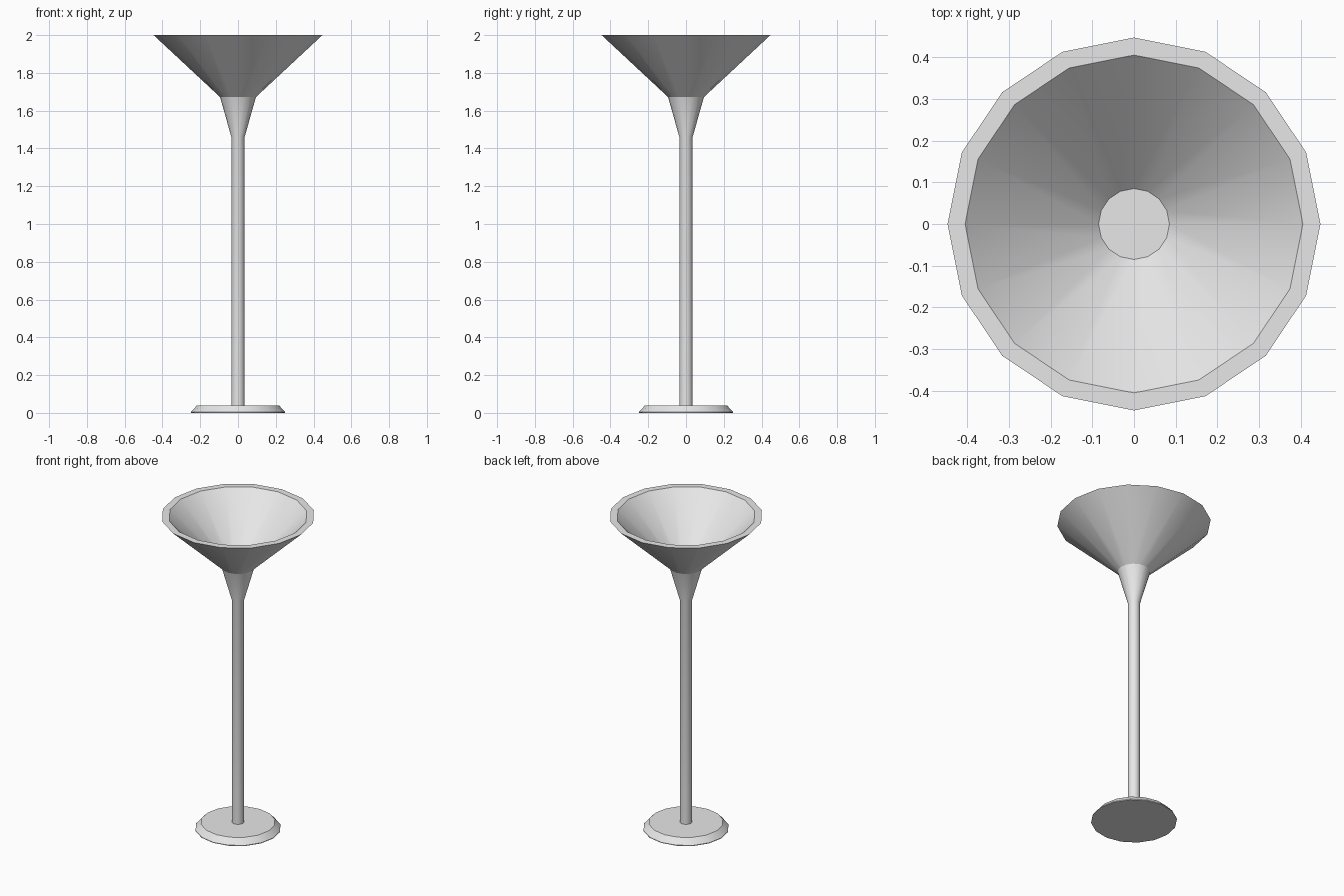
import bpy, bmesh, math

if "Cube" in bpy.data.objects:
    bpy.data.objects.remove(bpy.data.objects["Cube"])

SIDES = 16

mat = bpy.data.materials.new("light grey")
mat.diffuse_color = (0.8, 0.8, 0.8, 1)
mat.use_nodes = True
mat.node_tree.nodes["Principled BSDF"].inputs["Base Color"].default_value = mat.diffuse_color


def lathe(name, profile):
    """Spin a (radius, z) profile around z and cap both ends."""
    bm = bmesh.new()
    rings = []
    for r, z in profile:
        rings.append([bm.verts.new((r * math.cos(2 * math.pi * i / SIDES),
                                    r * math.sin(2 * math.pi * i / SIDES), z))
                      for i in range(SIDES)])
    for a, b in zip(rings, rings[1:]):
        for i in range(SIDES):
            j = (i + 1) % SIDES
            bm.faces.new((a[i], a[j], b[j], b[i]))
    bm.faces.new(rings[0][::-1])
    bm.faces.new(rings[-1])
    bmesh.ops.recalc_face_normals(bm, faces=bm.faces)
    me = bpy.data.meshes.new(name)
    bm.to_mesh(me)
    bm.free()
    me.materials.append(mat)
    ob = bpy.data.objects.new(name, me)
    bpy.context.collection.objects.link(ob)
    bpy.ops.object.select_all(action='DESELECT')
    ob.select_set(True)
    bpy.context.view_layer.objects.active = ob
    bpy.ops.object.shade_smooth_by_angle(angle=math.radians(30))
    return ob


# Bevelled foot plate
lathe("base", [(0.25, 0), (0.25, 0.004), (0.217, 0.04)])
# Pole flaring into the shade holder
lathe("pole", [(0.035, 0.04), (0.035, 1.46), (0.095, 1.672)])
# Open bowl shade: outer cone, rim, inner cone, floor
lathe("shade", [(0.095, 1.672), (0.447, 2.0), (0.405, 2.0), (0.085, 1.69)])
